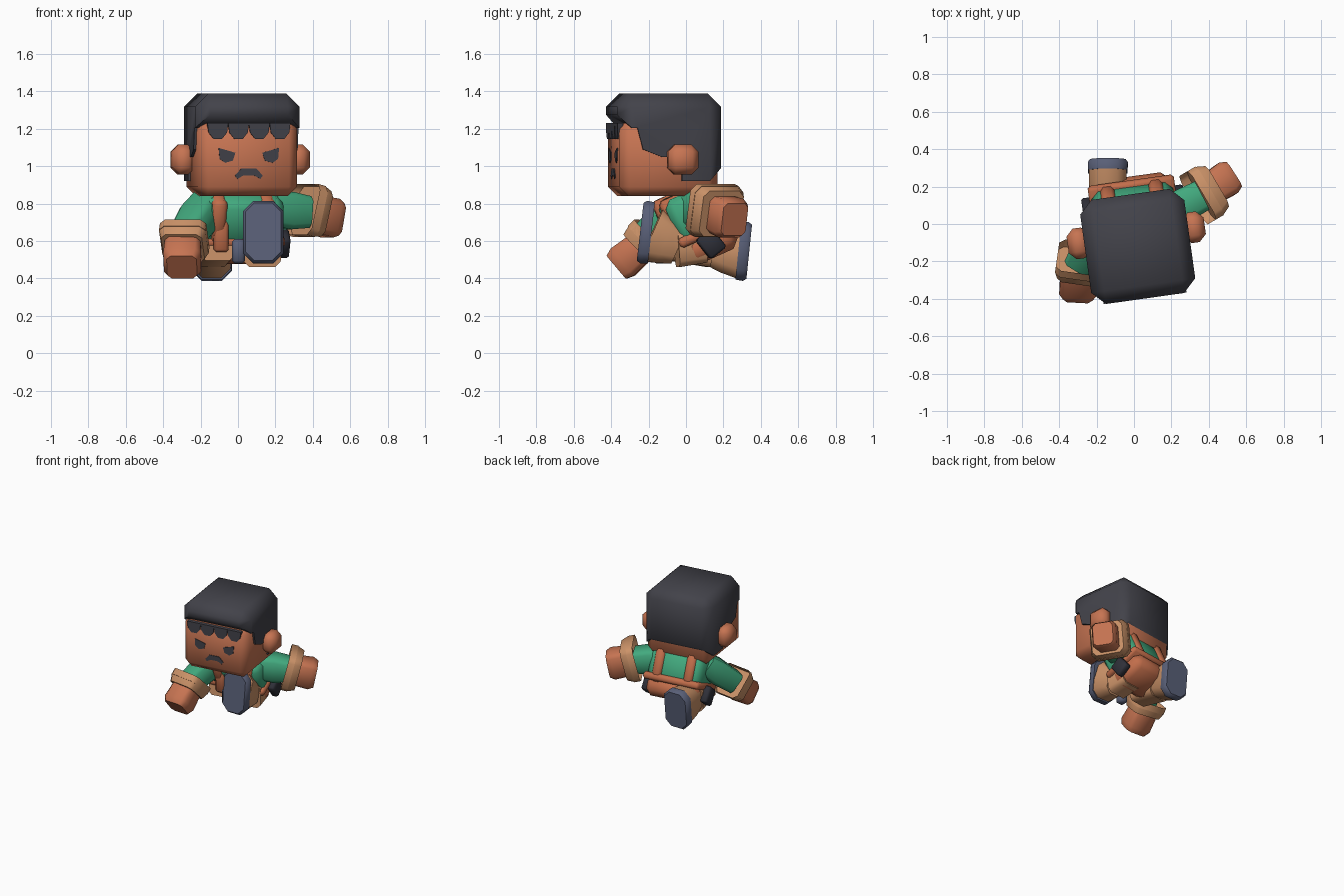
import bpy, bmesh, math
from mathutils import Matrix, Vector

if "Cube" in bpy.data.objects:
    bpy.data.objects.remove(bpy.data.objects["Cube"])


def material(name, rgb):
    m = bpy.data.materials.new(name)
    m.diffuse_color = (*rgb, 1)
    m.use_nodes = True
    m.node_tree.nodes["Principled BSDF"].inputs["Base Color"].default_value = m.diffuse_color
    return m


SKIN = material("warm skin", (.57, .175, .085))
STRAP = material("rust cloth", (.54, .155, .07))
TAN = material("tan leather", (.60, .29, .14))
GREEN = material("green shirt", (.055, .40, .21))
HAIR = material("charcoal hair", (.055, .055, .068))
SOLE = material("slate sole", (.10, .115, .185))
BLACK = material("dark pouch", (.028, .029, .04))


def finish(name, bm, mat, matrix=None, angle=50):
    if matrix is not None:
        bm.transform(matrix)
    bmesh.ops.recalc_face_normals(bm, faces=bm.faces)
    me = bpy.data.meshes.new(name)
    bm.to_mesh(me)
    bm.free()
    me.materials.append(mat)
    ob = bpy.data.objects.new(name, me)
    bpy.context.collection.objects.link(ob)
    bpy.context.view_layer.objects.active = ob
    ob.select_set(True)
    bpy.ops.object.shade_smooth_by_angle(angle=math.radians(angle))
    ob.select_set(False)
    return ob


def ring(bm, w, h, c, z):
    """Rectangle with cut corners, half sizes w and h."""
    pts = [(w, h - c), (w - c, h), (c - w, h), (-w, h - c),
           (-w, c - h), (c - w, -h), (w - c, -h), (w, c - h)]
    return [bm.verts.new((x, y, z)) for x, y in pts]


def loft(name, a, b, sections, mat, chamfer=.3, recess=0):
    """Chamfered tube from a to b; sections are (fraction, half width, half height)."""
    a, b = Vector(a), Vector(b)
    d = (b - a).normalized()
    x = d.cross(Vector((0, 0, 1))).normalized()
    y = d.cross(x)
    frame = Matrix((x, y, d)).transposed().to_4x4()
    frame.translation = a
    bm = bmesh.new()
    rings = [ring(bm, w, h, chamfer * min(w, h), t * (b - a).length) for t, w, h in sections]
    for r, s in zip(rings, rings[1:]):
        for i in range(8):
            bm.faces.new((r[i], r[(i + 1) % 8], s[(i + 1) % 8], s[i]))
    start = bm.faces.new(rings[0][::-1])
    bm.faces.new(rings[-1])
    if recess:
        bmesh.ops.inset_region(bm, faces=[start], thickness=.025)
        bmesh.ops.translate(bm, verts=start.verts, vec=(0, 0, recess))
    return finish(name, bm, mat, frame)


def box(name, centre, size, mat, matrix, bevel=.01, rot=0):
    bm = bmesh.new()
    bmesh.ops.create_cube(bm, size=1, matrix=Matrix.Translation(centre) @ Matrix.Rotation(rot, 4, 'X')
                          @ Matrix.Diagonal((*size, 1)))
    bmesh.ops.bevel(bm, geom=bm.edges[:], offset=bevel, segments=1, affect='EDGES')
    return finish(name, bm, mat, matrix)


def prism(pts, depth, axis):
    """Polygon extruded along x (pts are y,z) or along y (pts are x,z)."""
    bm = bmesh.new()
    h = depth / 2
    f = bm.faces.new([bm.verts.new((-h, p, q) if axis == 'x' else (p, -h, q)) for p, q in pts])
    g = bmesh.ops.extrude_face_region(bm, geom=[f])["geom"]
    bmesh.ops.translate(bm, verts=[v for v in g if isinstance(v, bmesh.types.BMVert)],
                        vec=(depth, 0, 0) if axis == 'x' else (0, depth, 0))
    bm.faces.new([v for v in f.verts]) if not f.is_valid else None
    return bm


# Head, turned slightly to its left
HEAD = Matrix.Translation((.02, -.12, 0)) @ Matrix.Rotation(math.radians(8), 4, 'Z')
box("head", (0, -.005, 1.045), (.535, .53, .41), SKIN, HEAD, .05)

# Hair: side profile pulled across the head, outer edges rounded
S = .281
bm = prism([(-S, 1.205), (-S, 1.388), (S, 1.388), (S, .92), (.06, .92), (.06, 1.05),
            (-.05, 1.05), (-.15, 1.09), (-.18, 1.205)], 2 * S, 'x')
outer = []
for e in bm.edges:
    p, q = (v.co for v in e.verts)
    top = min(p.z, q.z) > 1.38
    corner = all(abs(abs(v.x) - S) < .001 and abs(abs(v.y) - S) < .001 for v in (p, q))
    if top or corner:
        outer.append(e)
bmesh.ops.bevel(bm, geom=outer, offset=.07, segments=1, affect='EDGES')
finish("hair", bm, HAIR, HEAD, 50)

# Scalloped fringe
for i in range(4):
    x = -.168 + i * .112
    bm = prism([(x - .056, 1.23), (x + .056, 1.23), (x + .05, 1.18), (x + .022, 1.145),
                (x - .022, 1.145), (x - .05, 1.18)], .03, 'y')
    finish("fringe", bm, HAIR, HEAD @ Matrix.Translation((0, -.264, 0)))

# Eyes, mouth and ears
eye = [(-.045, .038), (0, .025), (.045, .012), (.032, -.03), (-.01, -.042), (-.04, -.02)]
for s in (-1, 1):
    bm = prism([(s * (.118 - x), 1.06 + z) for x, z in eye], .008, 'y')
    finish("eye", bm, HAIR, HEAD @ Matrix.Translation((0, -.271, 0)))
    box("ear", (s * .31, .06, 1.035), (.12, .165, .16), SKIN, HEAD, .038)
half = [(.04, .988), (.075, .95), (.062, .932), (.03, .95)]
bm = prism(half + [(-x, z) for x, z in half[::-1]], .008, 'y')
finish("mouth", bm, HAIR, HEAD @ Matrix.Translation((0, -.271, 0)))

# Leaning torso with trousers, belt and braces
BODY = (Matrix.Translation((.005, .06, .70)) @ Matrix.Rotation(math.radians(8), 4, 'Z')
        @ Matrix.Rotation(math.radians(24), 4, 'X'))
box("shirt", (0, -.005, .04), (.44, .29, .28), GREEN, BODY, .04)
box("trousers", (0, 0, -.125), (.42, .29, .15), STRAP, BODY, .045)
box("belt", (0, 0, -.055), (.465, .325, .055), STRAP, BODY, .015)
for s in (-1, 1):
    box("brace", (s * .13, -.005, .05), (.08, .325, .28), STRAP, BODY, .02)
    box("hip_pouch", (s * .245, -.01, -.12), (.06, .11, .13), BLACK, BODY, .012, .25)
box("front_brace", (-.09, -.09, .66), (.08, .06, .24), STRAP, Matrix(), .015)
box("buckle", (.003, -.14, .545), (.07, .07, .13), SOLE, Matrix(), .015)

# Arms: sleeve, flared glove cuff and fist
loft("left_sleeve", (.17, .05, .77), (.36, .15, .755), [(0, .085, .09), (.5, .09, .10), (1, .085, .085)], GREEN)
loft("left_cuff", (.34, .14, .77), (.425, .19, .745), [(0, .15, .14), (.5, .148, .138), (1, .125, .125)],
     TAN, .25, .05)
loft("left_fist", (.40, .18, .745), (.525, .26, .715), [(0, .085, .10), (.75, .095, .105), (1, .078, .088)], SKIN)
loft("right_sleeve", (-.16, -.01, .80), (-.285, -.21, .61), [(0, .08, .08), (.4, .095, .09), (1, .08, .08)], GREEN)
loft("right_cuff", (-.285, -.18, .63), (-.295, -.25, .56), [(0, .125, .12), (.5, .125, .115), (1, .11, .105)],
     TAN, .25, .05)
loft("right_fist", (-.293, -.24, .57), (-.30, -.37, .46), [(0, .095, .085), (.75, .10, .095), (1, .08, .08)], SKIN)

# Legs: one boot kicks forward, the other trails behind
loft("left_boot_shaft", (.11, .10, .57), (.13, -.05, .56), [(0, .09, .085), (1, .10, .10)], TAN)
loft("left_boot", (.13, -.04, .57), (.135, -.185, .635), [(0, .085, .10), (.5, .10, .13), (1, .10, .15)], TAN, .5)
loft("left_sole", (.135, -.185, .643), (.135, -.245, .650), [(0, .105, .165), (.7, .107, .168), (1, .095, .155)],
     SOLE, .5)
loft("right_boot_shaft", (-.11, -.08, .58), (-.14, .13, .56), [(0, .09, .085), (1, .095, .10)], TAN)
loft("right_boot", (-.14, .12, .57), (-.14, .285, .55), [(0, .085, .10), (.5, .10, .13), (1, .10, .15)], TAN, .5)
loft("right_sole", (-.14, .28, .548), (-.14, .338, .542), [(0, .105, .155), (.7, .107, .158), (1, .095, .145)],
     SOLE, .5)
